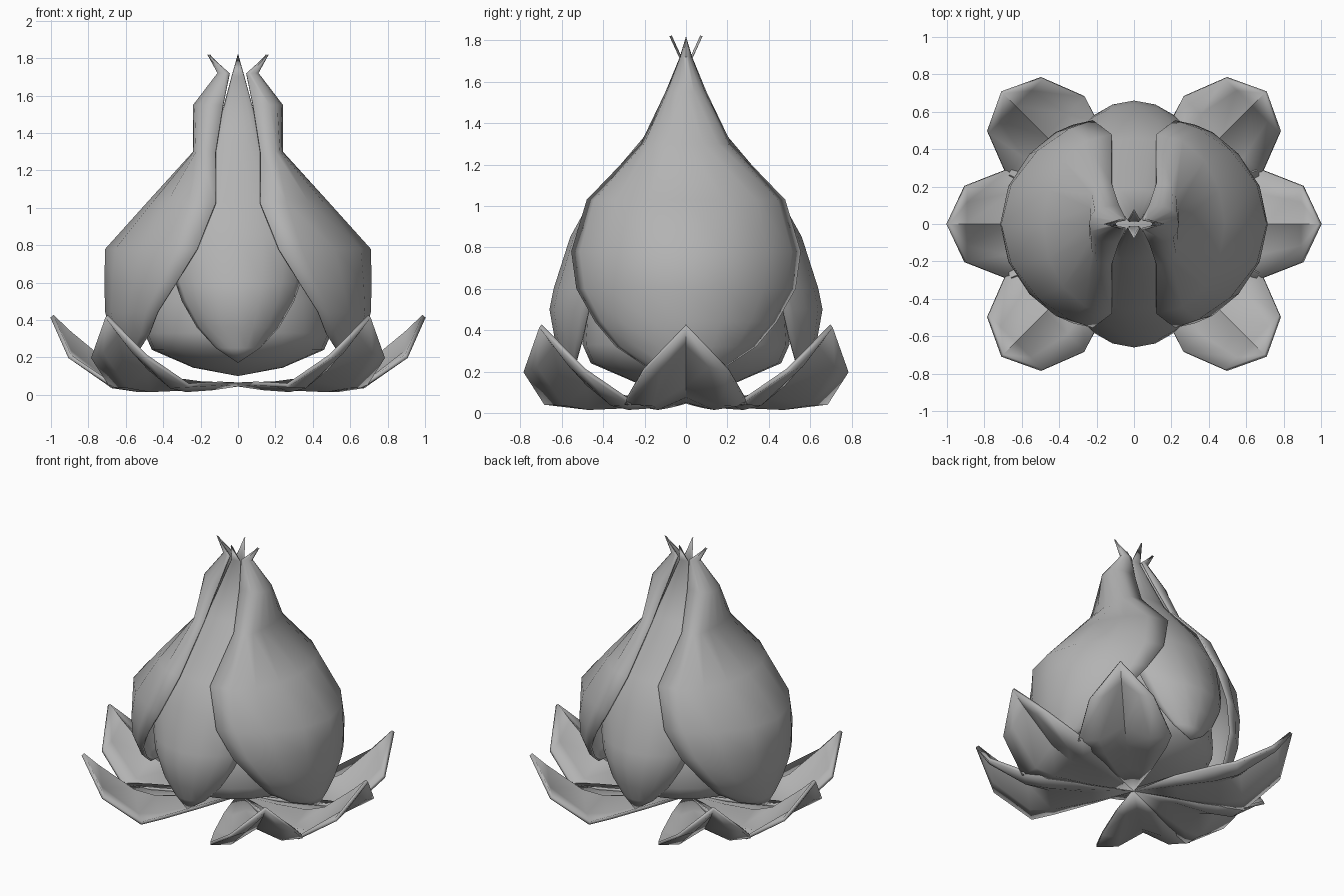
import bpy, bmesh, math
from mathutils import Matrix, Vector

if "Cube" in bpy.data.objects:
    bpy.data.objects.remove(bpy.data.objects["Cube"])

grey = bpy.data.materials.new("soft_grey")
grey.diffuse_color = (0.45, 0.45, 0.45, 1)
grey.use_nodes = True
grey.node_tree.nodes["Principled BSDF"].inputs["Base Color"].default_value = grey.diffuse_color


def finish(name, rows, angle, thickness, offset, smooth):
    """Skin rows of points into a shell, turned about z."""
    bm = bmesh.new()
    grid = [[bm.verts.new(Vector(p)) for p in row] for row in rows]
    for a, b in zip(grid, grid[1:]):
        for i in range(len(a) - 1):
            bm.faces.new((a[i], b[i], b[i + 1], a[i + 1]))
    bmesh.ops.remove_doubles(bm, verts=bm.verts, dist=0.0005)
    bmesh.ops.recalc_face_normals(bm, faces=bm.faces)
    # make the outside face away from the axis and down
    if sum((f.normal.dot(f.calc_center_median() - Vector((0, 0, 0.7)))) * f.calc_area()
           for f in bm.faces) < 0:
        bmesh.ops.reverse_faces(bm, faces=bm.faces)
    bm.transform(Matrix.Rotation(math.radians(angle), 4, 'Z'))
    mesh = bpy.data.meshes.new(name)
    bm.to_mesh(mesh)
    bm.free()
    mesh.materials.append(grey)
    ob = bpy.data.objects.new(name, mesh)
    bpy.context.collection.objects.link(ob)
    if thickness:
        mod = ob.modifiers.new("thickness", 'SOLIDIFY')
        mod.thickness = thickness
        mod.offset = offset
    bpy.ops.object.select_all(action='DESELECT')
    ob.select_set(True)
    bpy.context.view_layer.objects.active = ob
    bpy.ops.object.shade_smooth_by_angle(angle=math.radians(smooth))
    return ob


def petal_rows(profile, steps=4):
    """Each row bulges from edge to rib to edge; a low power is boxy, a high one keeled."""
    rows = []
    for z, rib, edge, half, power in profile:
        ts = [i / steps * math.pi / 2 for i in range(-steps, steps + 1)]
        rows.append([(edge + (rib - edge) * max(math.cos(t), 0) ** power, half * math.sin(t), z)
                     for t in ts])
    return rows


# height, rib radius, edge radius, half width, power
WIDE = [(1.82, .165, .16, 0, 1), (1.72, .11, .045, .03, 1), (1.55, .24, .08, .10, .6),
        (1.30, .24, .12, .22, .4), (1.03, .485, .12, .48, 1), (.78, .71, .22, .555, 1.45),
        (.60, .715, .33, .53, 1.5), (.44, .71, .43, .44, 1.5), (.32, .68, .475, .34, 1.5),
        (.22, .645, .54, .19, 1.5), (.15, .62, .62, 0, 1)]
NARROW = [(1.82, .08, .08, 0, 1), (1.70, .025, .02, .035, 1), (1.35, .19, .15, .13, 1.3),
          (1.03, .46, .37, .25, 1.4), (.85, .56, .41, .35, 1.5), (.60, .64, .44, .335, 1.5),
          (.50, .66, .47, .30, 1.5), (.36, .635, .50, .22, 1.5), (.25, .59, .53, .12, 1.5),
          (.17, .56, .56, 0, 1)]

# closed bud: two wide petals over two narrow ones
for side, angle in (("right", 0), ("left", 180)):
    finish("wide_petal_" + side, petal_rows(WIDE), angle, .012, -1, 50)
for side, angle in (("back", 90), ("front", 270)):
    finish("narrow_petal_" + side, petal_rows(NARROW), angle, .012, -1, 50)

# inner bud body
body = [(0, .10), (.24, .145), (.46, .24), (.50, .33), (.49, .50), (.38, .80), (0, 1.0)]
finish("bud_core", [[(r * math.cos(a), r * math.sin(a), z)
                     for a in [i * math.tau / 24 for i in range(25)]] for r, z in body],
       0, 0, 0, 60)

# open sepals: radius, half width, heights of rib, middle and edge
SEPAL = [(0, 0, .055, .055, .055), (.27, .14, .06, .035, .06), (.53, .25, .085, .025, .055),
         (.67, .295, .14, .045, .05), (.90, .205, .33, .23, .205), (.995, 0, .42, .42, .42)]
sepal = [[(r, -w, e), (r, -w * .55, m), (r, 0, c), (r, w * .55, m), (r, w, e)]
         for r, w, c, m, e in SEPAL]
for i, angle in enumerate((0, 45, 135, 180, 225, 315)):
    finish(f"sepal_{i + 1}", sepal, angle, .022, 0, 50)
